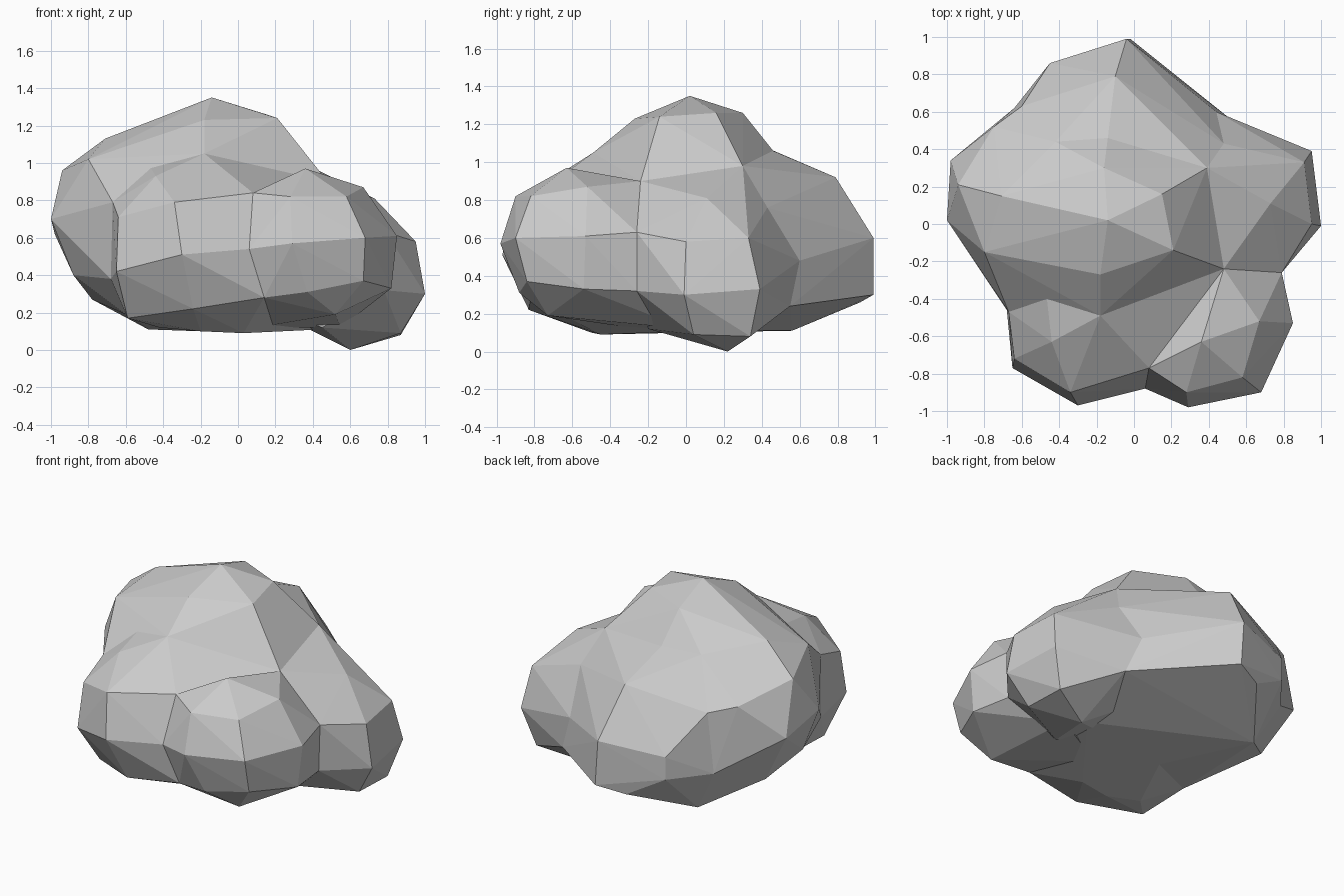
import bpy, bmesh, math

if "Cube" in bpy.data.objects:
    bpy.data.objects.remove(bpy.data.objects["Cube"])


def lobe(name, *rings):
    """One faceted chunk of stone: the convex skin around a few rings of corners."""
    bm = bmesh.new()
    for ring in rings:
        for co in ring:
            bm.verts.new(co)
    hull = bmesh.ops.convex_hull(bm, input=bm.verts[:])
    loose = {g for g in hull["geom_interior"] + hull["geom_unused"]
             if isinstance(g, bmesh.types.BMVert) and not g.link_faces}
    bmesh.ops.delete(bm, geom=list(loose), context="VERTS")
    bmesh.ops.recalc_face_normals(bm, faces=bm.faces[:])
    mesh = bpy.data.meshes.new(name)
    bm.to_mesh(mesh)
    bm.free()
    ob = bpy.data.objects.new(name, mesh)
    bpy.context.collection.objects.link(ob)
    return ob


# corners shared where the chunks meet
saddle = (.48, -.24, .90)
brow = (-.18, -.49, 1.05)
front_seam = [(.06, -.88, .54), (.08, -.77, .84), (.14, -.82, .28)]
right_seam = [(.79, -.26, .63), (.78, -.26, .32), saddle]
back_seam = [(.44, .60, .48), (.48, .43, .76), (.39, .30, .98), (.53, .55, .24)]
left_seam = [(-.67, -.47, .79), (-.68, -.46, .38), (-.47, -.36, .98)]
rear_seam = [(-.60, .63, .80), (-.42, .44, 1.07), (-.14, .46, 1.06), (-.48, .56, .11), (-.64, .62, .4)]
belly = [(-.2, 0, .10), (.45, .1, .11), (-.60, -.25, .19)]

# main mass with the peak and left flank
boulder = lobe(
    "boulder",
    [(-.14, .02, 1.35), (-.18, -.27, 1.23), (.21, -.14, 1.24), (.15, .16, 1.26), (-.16, .30, 1.26)],
    [(-.71, .15, 1.13), (-.80, -.15, 1.02), (-.94, .21, .96), (-.75, .52, .84)],
    [(-1, .02, .70), (-.98, .34, .62), (-.88, .02, .40), (-.78, .27, .27)],
    [saddle, brow], back_seam, left_seam, rear_seam, belly)

# back lobe
back_lobe = lobe(
    "back_lobe",
    [(-.10, .79, .92), (-.45, .86, .55), (-.45, .86, .40), (-.04, .99, .60), (-.02, .99, .30)],
    [(-.2, .92, .26), (-.1, .3, .9)],
    back_seam, rear_seam, belly[:2])

# right shoulder
right_lobe = lobe(
    "right_lobe",
    [(.73, .11, .81), (.95, 0, .58), (.91, .33, .60), (1, -.01, .30), (.95, .39, .33)],
    [(.87, .04, .09), (.87, .34, .08), (.60, .22, 0), (.45, -.2, .12), (.1, .3, .32), (0, -.2, .3)],
    right_seam, back_seam)

# front right lobe
front_right_lobe = lobe(
    "front_right_lobe",
    [(.36, -.63, .97), (.28, -.90, .82), (.58, -.82, .82), (.67, -.52, .87)],
    [(.29, -.98, .57), (.68, -.90, .60), (.85, -.53, .61)],
    [(.37, -.88, .31), (.67, -.84, .37), (.82, -.54, .33), (.52, -.73, .19), (.1, -.25, .12), (.55, 0, .12)],
    front_seam, right_seam)

# front left lobe
front_left_lobe = lobe(
    "front_left_lobe",
    [(-.44, -.63, .93), (-.34, -.90, .79), (-.64, -.72, .71)],
    [(-.30, -.97, .51), (-.65, -.77, .42)],
    [(-.24, -.83, .22), (-.59, -.62, .17), (-.42, -.44, .12), (-.2, -.5, .10), (.03, -.45, .09)],
    [brow, saddle], front_seam, left_seam, belly)

# fuse the chunks into a single flat-faced rock
bpy.context.view_layer.objects.active = boulder
for part in (back_lobe, right_lobe, front_right_lobe, front_left_lobe):
    mod = boulder.modifiers.new("fuse", "BOOLEAN")
    mod.operation = "UNION"
    mod.solver = "EXACT"
    mod.object = part
    bpy.ops.object.modifier_apply(modifier=mod.name)
    bpy.data.objects.remove(part)
